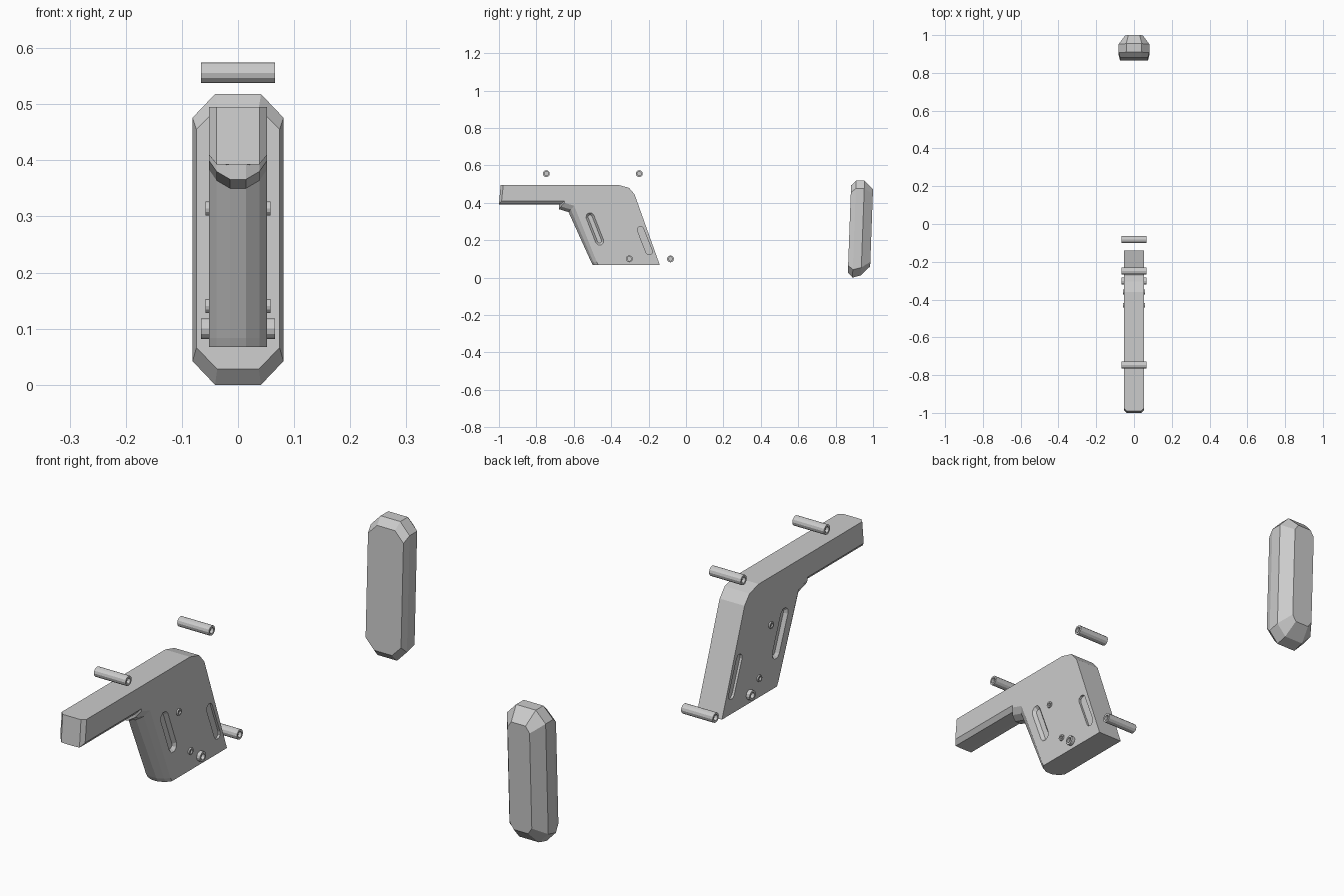
import bpy, bmesh
from math import cos, sin, pi, atan2

if "Cube" in bpy.data.objects:
    bpy.data.objects.remove(bpy.data.objects["Cube"])


def loft(name, *solids):
    """Each solid is a list of equal-length point rings, bridged and capped."""
    bm = bmesh.new()
    for rings in solids:
        vs = [[bm.verts.new(p) for p in ring] for ring in rings]
        n = len(vs[0])
        for a, b in zip(vs, vs[1:]):
            for i in range(n):
                j = (i + 1) % n
                bm.faces.new((a[i], a[j], b[j], b[i]))
        bm.faces.new(vs[0])
        bm.faces.new(vs[-1])
    bmesh.ops.recalc_face_normals(bm, faces=bm.faces)
    mesh = bpy.data.meshes.new(name)
    bm.to_mesh(mesh)
    bm.free()
    ob = bpy.data.objects.new(name, mesh)
    bpy.context.collection.objects.link(ob)
    return ob


def circle(x, y, z, r, n=12):
    return [(x, y + r * cos(2 * pi * i / n), z + r * sin(2 * pi * i / n)) for i in range(n)]


def stadium(x, y0, z0, y1, z1, r, n=4):
    a = atan2(z1 - z0, y1 - y0)
    pts = []
    for cy, cz, start in ((y1, z1, a - pi / 2), (y0, z0, a + pi / 2)):
        for i in range(n + 1):
            t = start + pi * i / n
            pts.append((x, cy + r * cos(t), cz + r * sin(t)))
    return pts


# Body: side profile repeated at six widths, so front and lower edges are chamfered
def column(x, muzzle, under, tip, drop):
    prof = [(muzzle, under), (muzzle + 0.009, 0.495), (-0.36, 0.495), (-0.305, 0.48),
            (-0.275, 0.445), (-0.14, 0.067), (-0.498 + tip, 0.067),
            (-0.507 + tip, 0.083), (-0.628 + tip, 0.35 + drop),
            (-0.68 + tip, 0.366 + drop), (-0.68 + tip, 0.3925 + drop * 0.47)]
    # end of the barrel underside, where it meets the guard tip
    prof[-1] = (prof[-1][0], under - 0.0002)
    return [(x, y, z) for y, z in prof]


half = [(0.052, -0.986, 0.410, 0.030, 0.034),
        (0.038, -1.0, 0.393, 0.012, 0.014),
        (0.014, -1.0, 0.392, 0.0, 0.0)]
cols = [column(-x, *r) for x, *r in half] + [column(x, *r) for x, *r in reversed(half)]
body = loft("grip_body", cols)

# Recessed slots on both sides
cuts = []
for s in (1, -1):
    front = (-0.513, 0.325, -0.462, 0.195)
    rear = (-0.244, 0.258, -0.197, 0.138)
    cuts.append([stadium(s * 0.040, *front, 0.011), stadium(s * 0.052, *front, 0.022),
                 stadium(s * 0.07, *front, 0.022)])
    cuts.append([stadium(s * 0.043, *rear, 0.017), stadium(s * 0.07, *rear, 0.017)])
cutter = loft("slot_cutter", *cuts)
cutter.hide_render = True
cutter.hide_set(True)
mod = body.modifiers.new("slots", 'BOOLEAN')
mod.operation = 'DIFFERENCE'
mod.solver = 'EXACT'
mod.object = cutter


# Cross pins with dished ends
def pin(name, y, z, r, hw, hole):
    spec = [(hw - 0.012, hole), (hw, hole), (hw, r)]
    rings = [circle(-x, y, z, q) for x, q in spec] + [circle(x, y, z, q) for x, q in reversed(spec)]
    loft(name, rings)


for name, y, z in (("front_top_pin", -0.747, 0.556), ("rear_top_pin", -0.25, 0.556),
                   ("lower_pin", -0.303, 0.1), ("rear_lower_pin", -0.083, 0.1)):
    pin(name, y, z, 0.0185, 0.066, 0.011)
for name, y, z in (("upper_small_pin", -0.43, 0.314), ("lower_small_pin", -0.36, 0.14)):
    pin(name, y, z, 0.0125, 0.058, 0.007)


# Rear pad: stacked long octagons, leaning back slightly
def octagon(y, hx, z0, z1, cx, cz):
    right = [(cx, z0), (hx, z0 + cz), (hx, z1 - cz), (cx, z1)]
    pts = right + [(-x, z) for x, z in reversed(right)]
    return [(x, y + 0.037 * (z - 0.26), z) for x, z in pts]


loft("rear_pad", [octagon(0.874, 0.074, 0.028, 0.493, 0.037, 0.038),
                  octagon(0.900, 0.081, 0.0, 0.518, 0.041, 0.042),
                  octagon(0.945, 0.081, 0.012, 0.518, 0.041, 0.042),
                  octagon(0.992, 0.046, 0.06, 0.472, 0.030, 0.024)])
